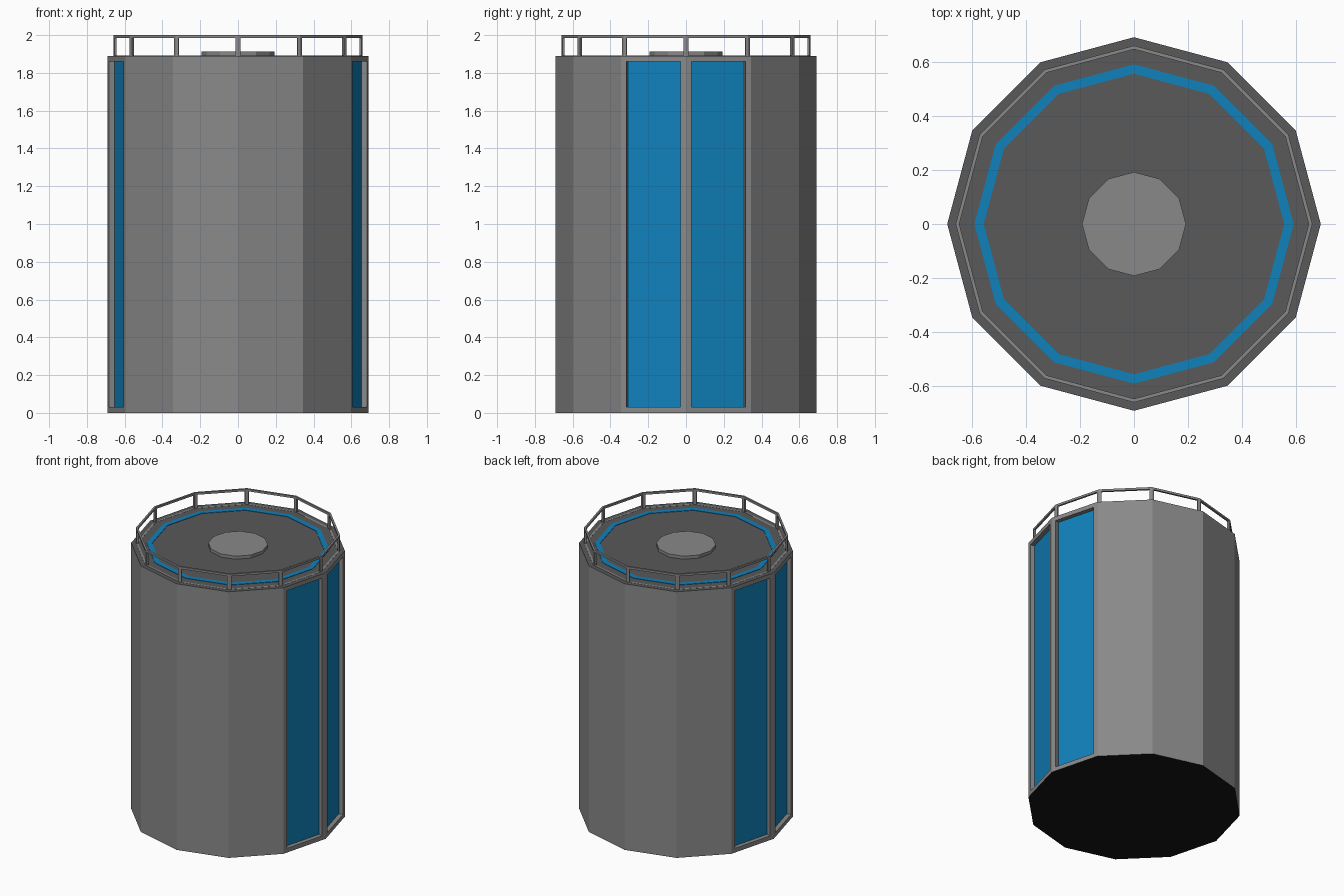
import bpy, bmesh, math
from mathutils import Vector

SIDES = 12
BODY_R = 0.69
BODY_H = 1.89

cube = bpy.data.objects.get("Cube")
if cube:
    bpy.data.objects.remove(cube, do_unlink=True)


def material(name, rgb):
    m = bpy.data.materials.new(name)
    m.use_nodes = True
    m.diffuse_color = (*rgb, 1)
    m.node_tree.nodes["Principled BSDF"].inputs["Base Color"].default_value = (*rgb, 1)
    return m


grey = material("wall_grey", (0.25, 0.25, 0.25))
dark = material("roof_dark_grey", (0.1, 0.1, 0.1))
blue = material("panel_blue", (0.005, 0.22, 0.5))
black = material("base_black", (0.008, 0.008, 0.008))


def finish(name, bm, mats):
    bmesh.ops.recalc_face_normals(bm, faces=bm.faces)
    mesh = bpy.data.meshes.new(name)
    bm.to_mesh(mesh)
    bm.free()
    for m in mats:
        mesh.materials.append(m)
    obj = bpy.data.objects.new(name, mesh)
    bpy.context.collection.objects.link(obj)
    return obj


def ring(bm, radius, z):
    """Twelve vertices with corners on the axes."""
    return [bm.verts.new((radius * math.cos(math.tau * i / SIDES),
                          radius * math.sin(math.tau * i / SIDES), z))
            for i in range(SIDES)]


def bridge(bm, a, b):
    return [bm.faces.new((a[i], a[(i + 1) % SIDES], b[(i + 1) % SIDES], b[i]))
            for i in range(SIDES)]


def drum(radius, z0, z1):
    bm = bmesh.new()
    low, high = ring(bm, radius, z0), ring(bm, radius, z1)
    walls = bridge(bm, low, high)
    bm.faces.new(low[::-1])
    bm.faces.new(high)
    bm.normal_update()
    return bm, walls


# Tank body: recessed blue panels on the two walls at each side
bm, walls = drum(BODY_R, 0, BODY_H)
for f in bm.faces:
    if f.normal.z > 0.9:
        f.material_index = 1
    elif f.normal.z < -0.9:
        f.material_index = 3
panels = [f for f in walls if abs(f.normal.x) > 0.9]
bmesh.ops.inset_individual(bm, faces=panels, thickness=0.03, depth=0, use_even_offset=True)
for f in panels:
    outward = f.normal.copy()
    pocket = bmesh.ops.extrude_discrete_faces(bm, faces=[f])["faces"][0]
    pocket.material_index = 2
    bmesh.ops.translate(bm, verts=pocket.verts[:], vec=Vector(outward) * -0.03)
finish("tank_body", bm, [grey, dark, blue, black])

# Central roof hatch
bm, _ = drum(0.192, BODY_H - 0.01, 1.912)
finish("roof_hatch", bm, [grey])

# Thin painted band on the roof
bm = bmesh.new()
loops = [ring(bm, r, z) for r, z in ((0.59, BODY_H - 0.002), (0.59, BODY_H + 0.003),
                                     (0.555, BODY_H + 0.003), (0.555, BODY_H - 0.002))]
for i in range(4):
    bridge(bm, loops[i], loops[(i + 1) % 4])
finish("roof_band", bm, [blue])

# Guard rail: wall of bays, each opened by an inset, then thickened
bm = bmesh.new()
bays = bridge(bm, ring(bm, 0.659, BODY_H - 0.014), ring(bm, 0.659, 2.0))
bm.normal_update()
bmesh.ops.inset_individual(bm, faces=bays, thickness=0.015, depth=0, use_even_offset=True)
bmesh.ops.delete(bm, geom=bays, context="FACES")
rail = finish("guard_rail", bm, [grey])
for p in rail.data.polygons:
    if p.normal.dot(Vector((p.center.x, p.center.y, 0))) < 0:
        p.flip()
solid = rail.modifiers.new("thickness", "SOLIDIFY")
solid.thickness = 0.013
solid.offset = -1
solid.use_even_offset = True
